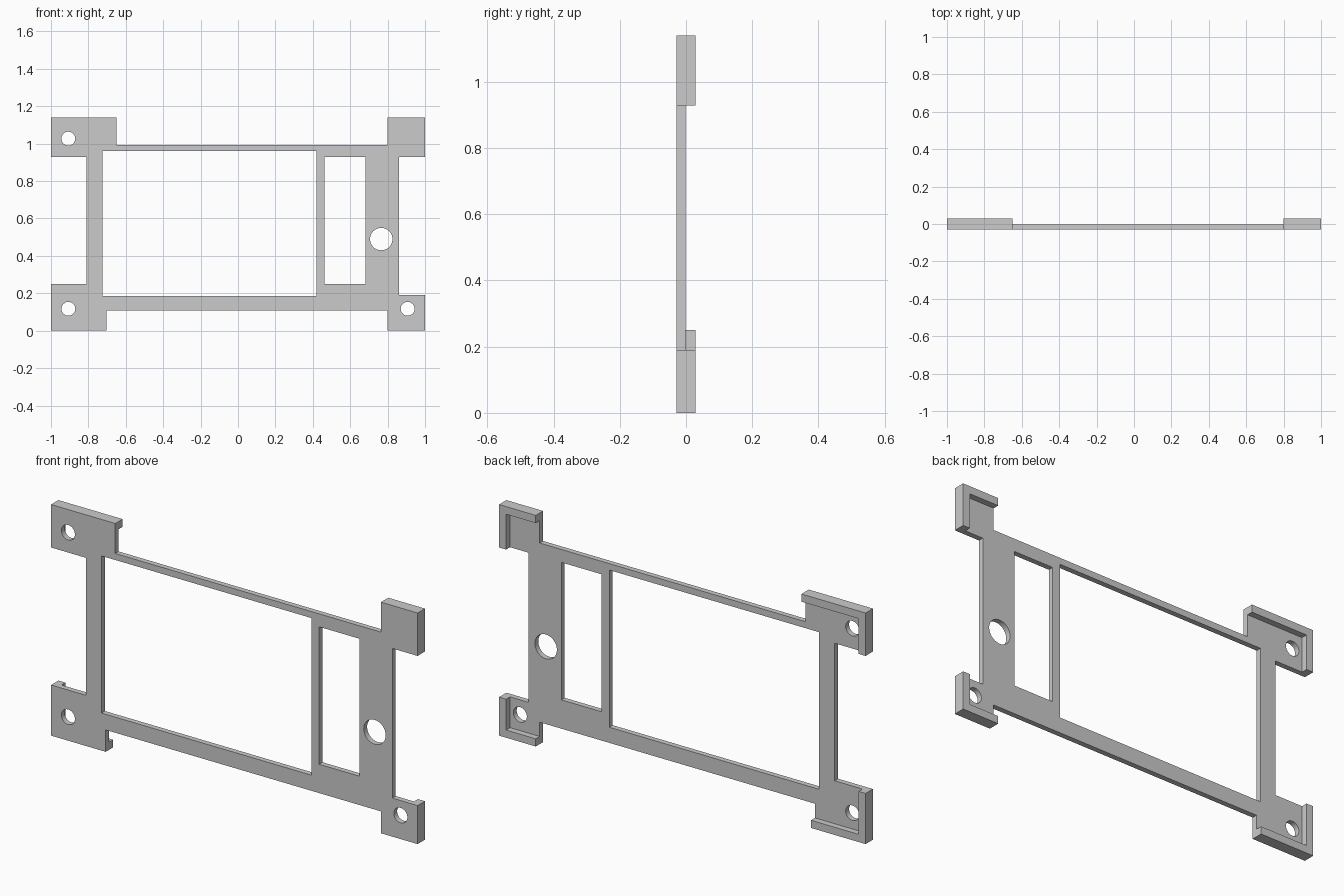
import bpy, bmesh, math

cube = bpy.data.objects.get("Cube")
if cube:
    bpy.data.objects.remove(cube, do_unlink=True)

grey = bpy.data.materials.new("light grey")
grey.use_nodes = True
colour = (0.6, 0.6, 0.6, 1)
grey.diffuse_color = colour
grey.node_tree.nodes["Principled BSDF"].inputs["Base Color"].default_value = colour

FRONT, MID, BACK = -0.0285, -0.002, 0.0285
HEIGHT, LIP = 1.14, 0.038


def rect(x0, x1, z0, z1):
    return [(x0, z0), (x1, z0), (x1, z1), (x0, z1)]


def circle(x, z, r, n=40):
    return [(x + r * math.cos(2 * math.pi * i / n),
             z + r * math.sin(2 * math.pi * i / n)) for i in range(n)]


def slab(name, loops, y0, y1):
    """Extrude a flat outline, with any hole loops, from y0 to y1."""
    curve = bpy.data.curves.new(name, "CURVE")
    curve.dimensions = "2D"
    curve.fill_mode = "BOTH"
    curve.extrude = (y1 - y0) / 2
    for loop in loops:
        spline = curve.splines.new("POLY")
        spline.points.add(len(loop) - 1)
        for point, (x, z) in zip(spline.points, loop):
            point.co = (x, z, 0, 1)
        spline.use_cyclic_u = True
    helper = bpy.data.objects.new(name + " outline", curve)
    bpy.context.collection.objects.link(helper)
    deps = bpy.context.evaluated_depsgraph_get()
    mesh = bpy.data.meshes.new_from_object(helper.evaluated_get(deps))
    bpy.data.objects.remove(helper, do_unlink=True)

    # Weld the caps to the walls and stand the slab upright
    bm = bmesh.new()
    bm.from_mesh(mesh)
    bmesh.ops.remove_doubles(bm, verts=bm.verts, dist=0.0001)
    for v in bm.verts:
        x, z, depth = v.co
        v.co = (x, (y0 + y1) / 2 - depth, z)
    bmesh.ops.recalc_face_normals(bm, faces=bm.faces)
    bm.to_mesh(mesh)
    bm.free()
    mesh.materials.clear()
    mesh.materials.append(grey)
    obj = bpy.data.objects.new(name, mesh)
    bpy.context.collection.objects.link(obj)
    bpy.ops.object.select_all(action="DESELECT")
    obj.select_set(True)
    bpy.context.view_layer.objects.active = obj
    bpy.ops.object.shade_smooth_by_angle(angle=math.radians(30))


# Thin frame plate with four corner tabs, windows and screw holes
outline = [(-1, 0), (-0.702, 0), (-0.702, 0.108), (0.8, 0.108),
           (0.8, 0), (1, 0), (1, 0.19), (0.862, 0.19),
           (0.862, 0.928), (1, 0.928), (1, HEIGHT), (0.8, HEIGHT),
           (0.8, 0.992), (-0.65, 0.992), (-0.65, HEIGHT), (-1, HEIGHT),
           (-1, 0.928), (-0.81, 0.928), (-0.81, 0.25), (-1, 0.25)]
openings = [rect(-0.725, 0.42, 0.185, 0.96), rect(0.463, 0.682, 0.25, 0.928),
            circle(0.766, 0.49, 0.06)]
openings += [circle(x, z, 0.037)
             for x, z in ((-0.907, 0.117), (-0.907, 1.027), (0.907, 0.117))]
slab("frame_plate", [outline] + openings, FRONT, MID)


# L-shaped raised lips along the outer edges of each tab
def corner_lip(name, side, inner_x, z_end, z_edge):
    up = 1 if z_end > z_edge else -1
    loop = [(side, z_edge), (inner_x, z_edge), (inner_x, z_edge + up * LIP),
            (side * (1 - LIP), z_edge + up * LIP),
            (side * (1 - LIP), z_end), (side, z_end)]
    slab(name, [loop], MID, BACK)


corner_lip("lower_right_lip", -1, -0.702, 0.25, 0)
corner_lip("upper_right_lip", -1, -0.65, 0.928, HEIGHT)
corner_lip("lower_left_lip", 1, 0.8, 0.19, 0)
corner_lip("upper_left_lip", 1, 0.8, 0.928, HEIGHT)
